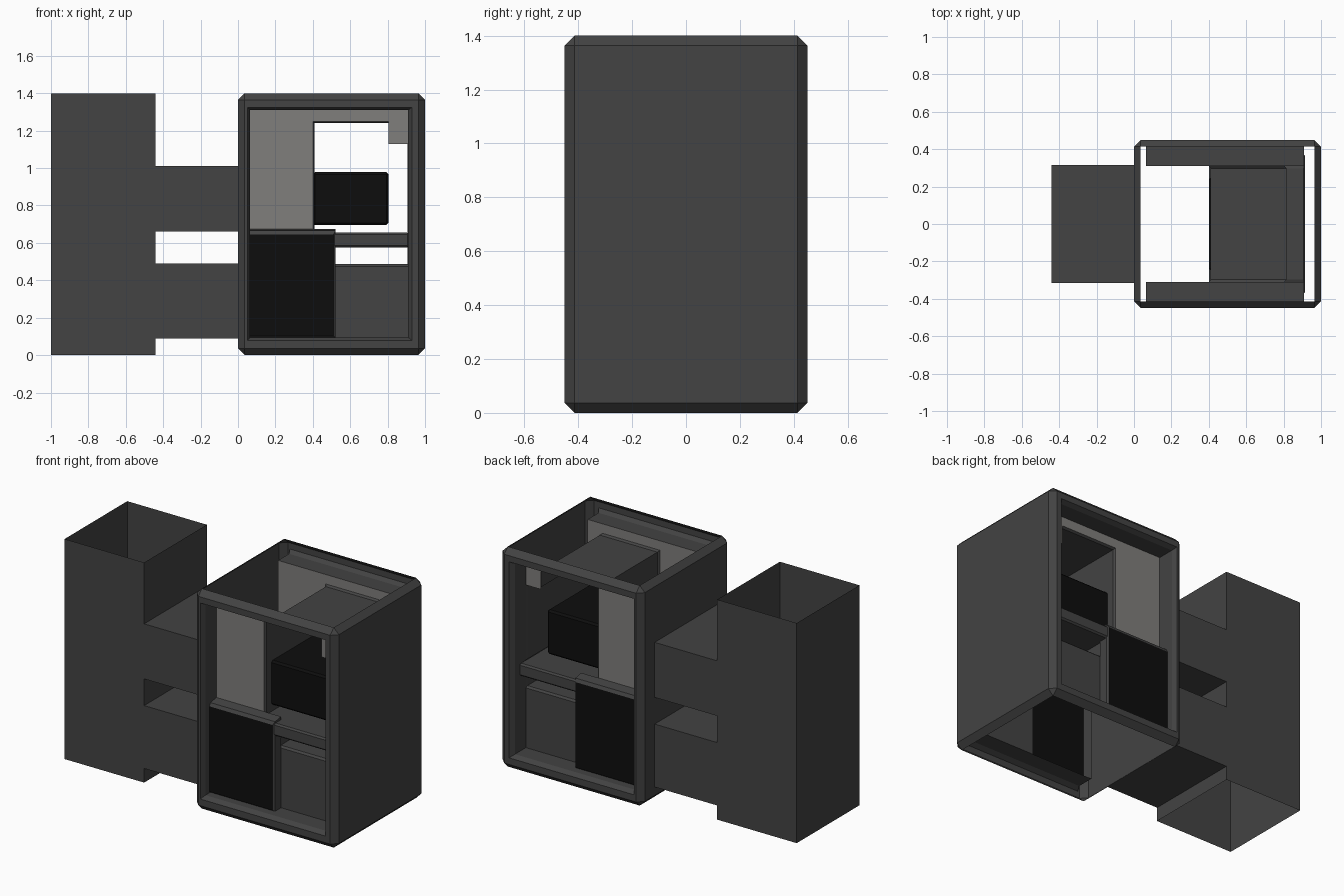
import bpy, bmesh

if "Cube" in bpy.data.objects:
    bpy.data.objects.remove(bpy.data.objects["Cube"])


def material(name, rgb):
    m = bpy.data.materials.new(name)
    m.diffuse_color = (*rgb, 1.0)
    m.use_nodes = True
    m.node_tree.nodes["Principled BSDF"].inputs["Base Color"].default_value = m.diffuse_color
    return m


GREY = material("dark grey", (0.056, 0.056, 0.056))
BLACK = material("black", (0.0042, 0.0042, 0.0042))
LIGHT = material("light grey", (0.215, 0.21, 0.20))


def finish(bm, name, mat):
    me = bpy.data.meshes.new(name)
    bm.to_mesh(me)
    bm.free()
    me.materials.append(mat)
    ob = bpy.data.objects.new(name, me)
    bpy.context.collection.objects.link(ob)
    return ob


def loft(name, rings, mat, closed=True):
    """Skin consecutive point rings with quads."""
    bm = bmesh.new()
    vs = [[bm.verts.new(p) for p in r] for r in rings]
    n = len(vs[0])
    for a, b in zip(vs, vs[1:]):
        for i in range(n if closed else n - 1):
            j = (i + 1) % n
            bm.faces.new((a[i], a[j], b[j], b[i]))
    bmesh.ops.recalc_face_normals(bm, faces=bm.faces)
    return finish(bm, name, mat)


def sheet(name, pts, mat):
    bm = bmesh.new()
    bm.faces.new([bm.verts.new(p) for p in pts])
    return finish(bm, name, mat)


def box_mesh(x0, x1, y0, y1, z0, z1, bevel):
    bm = bmesh.new()
    bmesh.ops.create_cube(bm, size=1)
    for v in bm.verts:
        v.co = (x1 if v.co.x > 0 else x0, y1 if v.co.y > 0 else y0, z1 if v.co.z > 0 else z0)
    bmesh.ops.bevel(bm, geom=bm.edges[:], offset=bevel, segments=1, affect='EDGES')
    return bm


def at_y(pts, y):
    return [(x, y, z) for x, z in pts]


def rect(x0, x1, z0, z1, y):
    """Rectangle facing front or back, wound to face outwards."""
    pts = [(x0, y, z0), (x1, y, z0), (x1, y, z1), (x0, y, z1)]
    return pts if y < 0 else pts[::-1]


# Case shell: chamfered box, open on front, back, top and bottom
C = 0.036
bm = box_mesh(0, 1, -0.45, 0.45, 0, 1.4, C)
bm.normal_update()
bmesh.ops.delete(bm, geom=[f for f in bm.faces
                           if abs(f.normal.y) > 0.95 or abs(f.normal.z) > 0.95], context='FACES_ONLY')
finish(bm, "case_shell", GREY)

for side, s in (("front", -1), ("back", 1)):
    # Frame around the opening and its recess
    loft(side + "_frame", [rect(C, 1 - C, C, 1.4 - C, s * 0.45),
                           rect(0.05, 0.93, 0.078, 1.325, s * 0.45),
                           rect(0.065, 0.91, 0.095, 1.31, s * 0.42),
                           rect(0.065, 0.91, 0.095, 1.31, s * 0.31)], GREY)
    # Light plate around the window
    plate = [(0.065, 0.66), (0.4, 0.66), (0.4, 1.25), (0.805, 1.25),
             (0.805, 1.13), (0.91, 1.13), (0.91, 1.31), (0.065, 1.31)]
    pts = at_y(plate, s * 0.31)
    sheet(side + "_light_plate", pts if s < 0 else pts[::-1], LIGHT)
    # Raised black panel with a grey edge
    loft(side + "_panel_edge", [rect(0.065, 0.52, 0.095, 0.675, s * 0.31),
                                rect(0.065, 0.52, 0.095, 0.665, s * 0.37),
                                rect(0.065, 0.51, 0.102, 0.645, s * 0.38)], GREY)
    sheet(side + "_black_panel", rect(0.065, 0.51, 0.102, 0.645, s * 0.38), BLACK)
    # Recessed lower panel
    sheet(side + "_lower_panel", rect(0.51, 0.91, 0.095, 0.475, s * 0.31), GREY)

# Window tunnel running front to back, with slightly flared mouths
inner = [(0.41, 0.655), (0.41, 1.24), (0.815, 1.24), (0.815, 1.135), (0.907, 1.135), (0.907, 0.655)]
outer = [(0.4, 0.655), (0.4, 1.25), (0.805, 1.25), (0.805, 1.13), (0.91, 1.13), (0.91, 0.655)]
loft("window_tunnel", [at_y(outer, -0.31), at_y(inner, -0.298),
                       at_y(inner, 0.298), at_y(outer, 0.31)], GREY, closed=False)
sheet("window_floor", [(0.4, -0.31, 0.655), (0.52, -0.31, 0.655),
                       (0.52, 0.31, 0.655), (0.4, 0.31, 0.655)], GREY)

# Slot tunnel under the shelf
slot_in = [(0.51, 0.58), (0.51, 0.486), (0.907, 0.486), (0.907, 0.58)]
slot_out = [(0.51, 0.58), (0.51, 0.475), (0.91, 0.475), (0.91, 0.58)]
loft("slot_tunnel", [at_y(slot_out, -0.31), at_y(slot_in, -0.298),
                     at_y(slot_in, 0.298), at_y(slot_out, 0.31)], GREY, closed=False)

# Shelf bar and the black block in the window
finish(box_mesh(0.5, 0.915, -0.375, 0.375, 0.575, 0.655, 0.01), "shelf_bar", GREY)
finish(box_mesh(0.4, 0.805, -0.25, 0.25, 0.695, 0.978, 0.012), "black_block", BLACK)

# Side column: thin walls, open top and bottom
Y, X0, X1 = 0.315, -1.0, -0.44
ARMS = ((0.09, 0.49), (0.66, 1.01))
loft("side_column", [[(X1, -Y, z), (X0, -Y, z), (X0, Y, z), (X1, Y, z)] for z in (0, 1.4)],
     GREY, closed=False)
for i, (a, b) in enumerate(((0, 0.09), (0.49, 0.66), (1.01, 1.4))):
    sheet(f"column_inner_wall_{i}", [(X1, -Y, a), (X1, Y, a), (X1, Y, b), (X1, -Y, b)], GREY)

# Two hollow arms joining the column to the case
for i, (a, b) in enumerate(ARMS):
    loft(f"arm_{i}", [[(x, -Y, a), (x, Y, a), (x, Y, b), (x, -Y, b)] for x in (X1, 0)], GREY)
